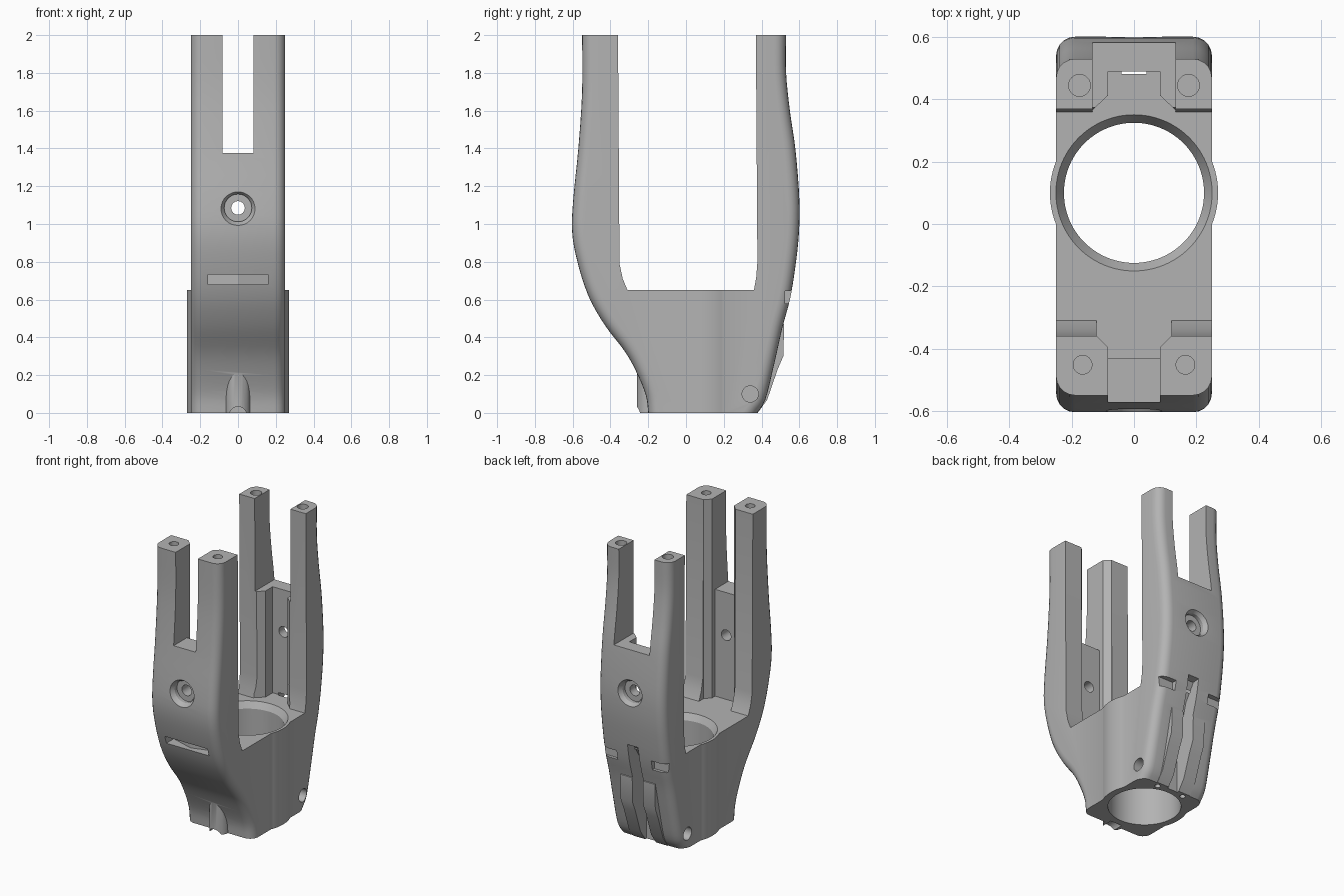
import bpy, bmesh
from mathutils import Vector

cube = bpy.data.objects.get("Cube")
if cube:
    bpy.data.objects.remove(cube, do_unlink=True)

grey = bpy.data.materials.new("mid_grey")
grey.use_nodes = True
grey.diffuse_color = (0.45, 0.45, 0.45, 1)
grey.node_tree.nodes["Principled BSDF"].inputs["Base Color"].default_value = (0.45, 0.45, 0.45, 1)


def make(name, bm):
    bmesh.ops.recalc_face_normals(bm, faces=bm.faces)
    mesh = bpy.data.meshes.new(name)
    bm.to_mesh(mesh)
    bm.free()
    mesh.materials.append(grey)
    obj = bpy.data.objects.new(name, mesh)
    bpy.context.collection.objects.link(obj)
    return obj


def extrude(bm, points, vector):
    face = bm.faces.new([bm.verts.new(p) for p in points])
    new = bmesh.ops.extrude_face_region(bm, geom=[face])["geom"]
    bmesh.ops.translate(bm, vec=vector, verts=[v for v in new if isinstance(v, bmesh.types.BMVert)])


def side_prism(name, profile, half, x=0):
    bm = bmesh.new()
    extrude(bm, [(x - half, y, z) for y, z in profile], (2 * half, 0, 0))
    return make(name, bm)


def plan_prism(name, half_profile, z0, z1):
    # Outline given for +x and mirrored to -x
    pts = half_profile + [(-x, y) for x, y in reversed(half_profile) if x]
    bm = bmesh.new()
    extrude(bm, [(x, y, z0) for x, y in pts], (0, 0, z1 - z0))
    return make(name, bm)


def box(name, x0, x1, y0, y1, z0, z1):
    return side_prism(name, [(y0, z0), (y1, z0), (y1, z1), (y0, z1)], (x1 - x0) / 2, (x0 + x1) / 2)


def rod(name, start, end, r1, r2=None, sides=32):
    a, b = Vector(start), Vector(end)
    bm = bmesh.new()
    bmesh.ops.create_cone(bm, cap_ends=True, segments=sides, radius1=r1,
                          radius2=r1 if r2 is None else r2, depth=(b - a).length)
    bm.transform((b - a).to_track_quat('Z', 'Y').to_matrix().to_4x4())
    bmesh.ops.translate(bm, vec=(a + b) / 2, verts=bm.verts)
    return make(name, bm)


def smooth_path(pts, steps=4):
    # Catmull-Rom sampling through the given points
    p = [Vector(q) for q in [pts[0]] + pts + [pts[-1]]]
    out = []
    for a, b, c, d in zip(p, p[1:], p[2:], p[3:]):
        for i in range(steps):
            t = i / steps
            out.append(tuple(b + (c - a) * t / 2 + (2 * a - 5 * b + 4 * c - d) * t * t / 2
                             + (3 * b - a - 3 * c + d) * t ** 3 / 2))
    return out + [tuple(pts[-1])]


def combine(target, tool, operation):
    mod = target.modifiers.new(operation, 'BOOLEAN')
    mod.operation, mod.object, mod.solver = operation, tool, 'EXACT'
    bpy.context.view_layer.objects.active = target
    bpy.ops.object.modifier_apply(modifier=mod.name)
    bpy.data.objects.remove(tool, do_unlink=True)


# Fork body: U-shaped side profile with rounded outer edges
front = smooth_path([(-0.55, 2), (-0.55, 1.7), (-0.57, 1.4), (-0.597, 1.13), (-0.603, 0.96),
                     (-0.575, 0.8), (-0.517, 0.62), (-0.43, 0.465), (-0.32, 0.32),
                     (-0.255, 0.2), (-0.212, 0.09), (-0.2, 0)])
back = smooth_path([(0.375, 0), (0.42, 0.07), (0.465, 0.25), (0.51, 0.45), (0.55, 0.6),
                    (0.577, 0.76), (0.597, 0.94), (0.6, 1.13), (0.58, 1.39),
                    (0.55, 1.6), (0.53, 1.8), (0.53, 2)])
inner = [(0.37, 2), (0.378, 0.8), (0.372, 0.72), (0.36, 0.65),
         (-0.31, 0.65), (-0.335, 0.71), (-0.352, 0.79), (-0.36, 2)]
bm = bmesh.new()
extrude(bm, [(-0.25, y, z) for y, z in front + back + inner], (0.5, 0, 0))
outer = {(round(y, 4), round(z, 4)): k for k, path in enumerate((front, back)) for y, z in path}
edges = []
for e in bm.edges:
    keys = [outer.get((round(v.co.y, 4), round(v.co.z, 4))) for v in e.verts]
    along_side = abs(e.verts[0].co.x - e.verts[1].co.x) < 0.001
    if along_side and keys[0] is not None and keys[0] == keys[1]:
        edges.append(e)
bmesh.ops.bevel(bm, geom=edges, offset=0.06, segments=5, profile=0.5, affect='EDGES', clamp_overlap=False)
body = make("fork_body", bm)

# Added masses: bearing sleeve, front boss, rear clamp ridge
combine(body, rod("sleeve", (0, 0.1, 0), (0, 0.1, 0.65), 0.27, sides=96), 'UNION')
combine(body, rod("front_boss", (0, -0.195, 0), (0, -0.195, 0.3), 0.065), 'UNION')
combine(body, side_prism("rear_ridge", [(0.34, 0), (0.38, 0), (0.43, 0.07), (0.485, 0.23),
                                        (0.515, 0.3), (0.52, 0.47), (0.45, 0.5)], 0.13), 'UNION')

cutters = [
    # Bearing bore and its chamfer
    rod("bore", (0, 0.1, -0.1), (0, 0.1, 0.8), 0.225, sides=96),
    rod("bore_chamfer", (0, 0.1, 0.6), (0, 0.1, 0.66), 0.22, 0.257, 96),
    # Channels on the inside of the arms, and the slots between the posts
    plan_prism("front_channel", [(0.12, -0.25), (0.12, -0.36), (0.083, -0.397), (0.083, -0.43)], 0.65, 2.1),
    plan_prism("back_channel", [(0.134, 0.25), (0.134, 0.365), (0.083, 0.413), (0.083, 0.49)], 0.65, 2.1),
    box("front_slot", -0.083, 0.083, -0.8, -0.3, 1.375, 2.1),
    box("back_slot", -0.134, 0.134, 0.3, 0.8, 1.37, 2.1),
    # Strap slot across the front
    plan_prism("strap_slot", [(0, -0.51), (0.16, -0.46), (0.16, -0.8)], 0.68, 0.733),
    # Rear groove and passage into the bore
    side_prism("rear_groove", [(0.365, -0.1), (0.365, 0.3), (0.45, 0.6), (0.52, 0.71),
                               (0.8, 0.74), (0.8, -0.1)], 0.04),
    rod("passage", (0, 0.25, 0.4), (0, 0.46, 0.5), 0.04, sides=8),
    rod("boss_hole", (0, -0.4, -0.012), (0, -0.17, -0.012), 0.045),
]
for s in (-1, 1):
    # Counterbored bolt hole through each arm
    cutters.append(rod("bolt_hole", (0, s * 0.35, 1.085), (0, s * 0.8, 1.085), 0.036))
    cutters.append(rod("counterbore", (0, s * 0.55, 1.085), (0, s * 0.8, 1.085), 0.073))
    cutters.append(rod("bolt_chamfer", (0, s * 0.575, 1.085), (0, s * 0.615, 1.085), 0.073, 0.1))
    # Screw holes in the post tops
    cutters.append(rod("front_post_hole", (s * 0.165, -0.452, 1.85), (s * 0.165, -0.452, 2.1), 0.03))
    cutters.append(rod("back_post_hole", (s * 0.175, 0.445, 1.85), (s * 0.175, 0.445, 2.1), 0.035))
    # Rear strap pockets, clamp bolt holes and underside holes
    a, b = sorted((s * 0.13, s * 0.4))
    cutters.append(box("rear_pocket", a, b, 0.525, 0.8, 0.58, 0.645))
    cutters.append(rod("clamp_hole", (s * 0.17, 0.34, 0.1), (s * 0.4, 0.34, 0.1), 0.043))
    cutters.append(rod("underside_hole", (s * 0.1, 0.345, -0.1), (s * 0.1, 0.345, 0.12), 0.018, sides=20))
for cutter in cutters:
    combine(body, cutter, 'DIFFERENCE')

for o in bpy.context.selected_objects:
    o.select_set(False)
body.select_set(True)
bpy.context.view_layer.objects.active = body
bpy.ops.object.shade_smooth_by_angle(angle=0.5)
